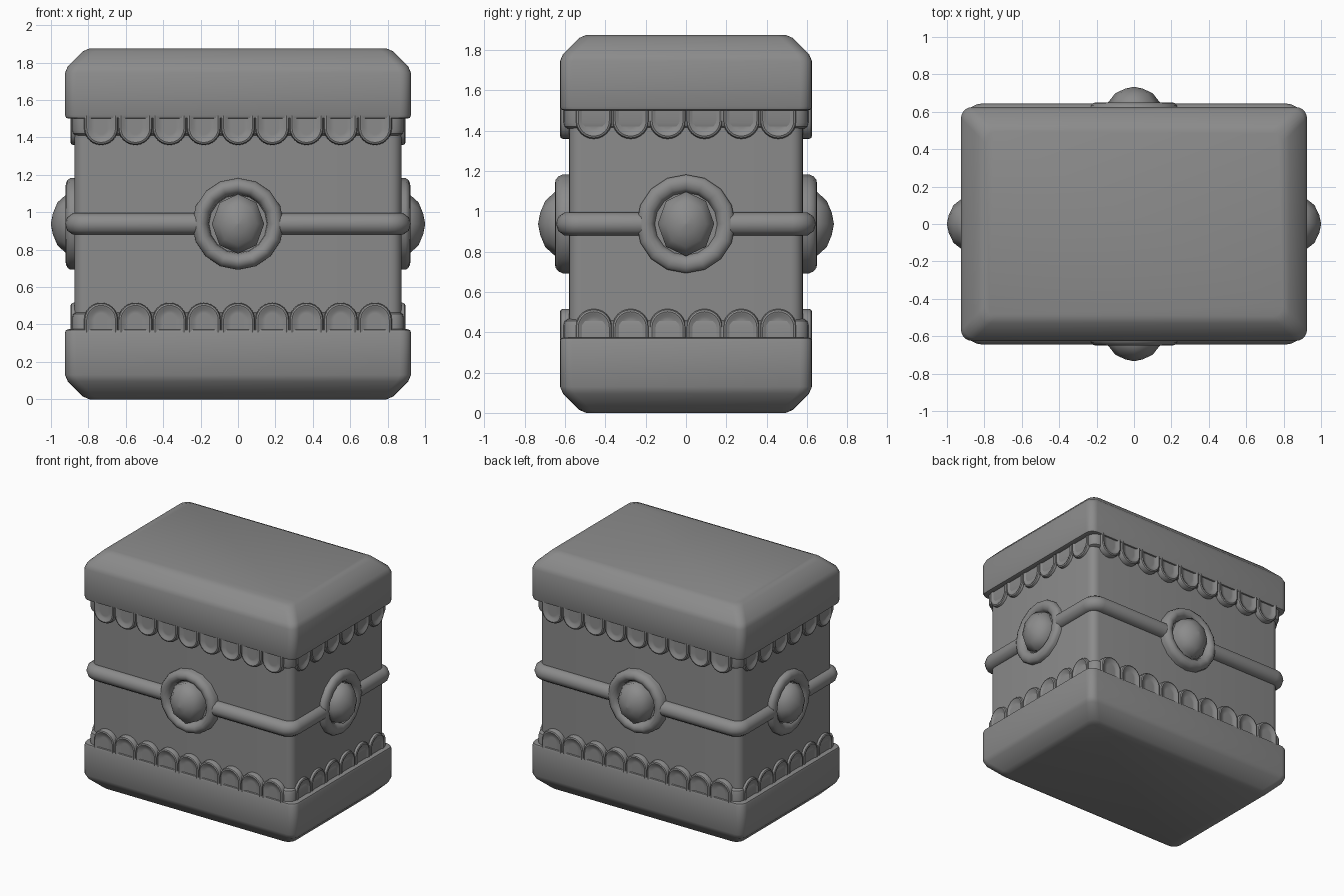
import bpy, bmesh
from math import sin, cos, pi, radians
from mathutils import Vector

if "Cube" in bpy.data.objects:
    bpy.data.objects.remove(bpy.data.objects["Cube"], do_unlink=True)

HEIGHT = 1.875
MID = HEIGHT / 2
BODY_X, BODY_Y = 0.875, 0.58

stone = bpy.data.materials.new("grey")
stone.use_nodes = True
GREY = (0.26, 0.26, 0.26, 1)
stone.diffuse_color = GREY
stone.node_tree.nodes["Principled BSDF"].inputs["Base Color"].default_value = GREY


def smooth(obj, angle):
    bpy.ops.object.select_all(action='DESELECT')
    obj.select_set(True)
    bpy.context.view_layer.objects.active = obj
    bpy.ops.object.shade_smooth_by_angle(angle=radians(angle))


def finish(name, bm, angle=40):
    bmesh.ops.recalc_face_normals(bm, faces=bm.faces)
    mesh = bpy.data.meshes.new(name)
    bm.to_mesh(mesh)
    bm.free()
    mesh.materials.append(stone)
    obj = bpy.data.objects.new(name, mesh)
    bpy.context.collection.objects.link(obj)
    smooth(obj, angle)


def loft(bm, rings):
    """Skin closed rings of equal length and cap both ends."""
    loops = [[bm.verts.new(p) for p in ring] for ring in rings]
    n = len(loops[0])
    for a, b in zip(loops, loops[1:]):
        for i in range(n):
            j = (i + 1) % n
            bm.faces.new((a[i], a[j], b[j], b[i]))
    bm.faces.new(loops[0])
    bm.faces.new(loops[-1])


def rounded_rect(hx, hy, z, r, steps=5):
    pts = []
    for k, (sx, sy) in enumerate(((1, 1), (-1, 1), (-1, -1), (1, -1))):
        for s in range(steps + 1):
            a = (k + s / steps) * pi / 2
            pts.append(Vector((sx * (hx - r) + r * cos(a),
                               sy * (hy - r) + r * sin(a), z)))
    return pts


def block(name, hx, hy, r, profile, flip=False):
    """Rounded box from a profile of (inset, height)."""
    bm = bmesh.new()
    loft(bm, [rounded_rect(hx - i, hy - i, HEIGHT - z if flip else z, r)
              for i, z in profile])
    finish(name, bm)


def on_side(side, u, z, d):
    """Point at u along a wall, height z, distance d out of the wall."""
    return {"front": Vector((u, -BODY_Y - d, z)),
            "back": Vector((-u, BODY_Y + d, z)),
            "left": Vector((BODY_X + d, u, z)),
            "right": Vector((-BODY_X - d, -u, z))}[side]


# Body, lid and base
block("body", BODY_X, BODY_Y, 0.06, [(0, 0.3), (0, 1.6)])
cap = [(0.02, 1.5), (0.005, 1.505), (0, 1.52), (0, 1.745), (0.015, 1.78),
       (0.095, 1.86), (0.13, HEIGHT)]
block("lid", 0.925, 0.625, 0.06, cap)
block("base", 0.925, 0.625, 0.06, cap, True)

# Thin collars behind the scallops, showing at the corners
collar = [(0.02, 1.41), (0.005, 1.42), (0, 1.44), (0, 1.52)]
block("upper_collar", 0.886, 0.607, 0.06, collar)
block("lower_collar", 0.886, 0.607, 0.06, collar, True)


# Scalloped trim: tongues with a raised rim and a dished middle
def tongue(side, u, w, d, flip):
    pts = [(-w, 0.07)] + [(-w * cos(pi * k / 12), -w * sin(pi * k / 12))
                          for k in range(13)] + [(w, 0.07)]
    return [on_side(side, u + x, HEIGHT - 1.45 - z if flip else 1.45 + z, d)
            for x, z in pts]


SIDES = {"front": (9, 0.045), "back": (9, 0.045),
         "left": (6, 0.02), "right": (6, 0.02)}
PITCH = 0.183
for name, flip in (("upper_scallops", False), ("lower_scallops", True)):
    bm = bmesh.new()
    for side, (count, out) in SIDES.items():
        for k in range(count):
            u = (k - (count - 1) / 2) * PITCH
            section = [(0.091, -0.02), (0.091, out - 0.015), (0.086, out - 0.004),
                       (0.077, out), (0.067, out - 0.003), (0.052, out - 0.014),
                       (0.035, out - 0.014)]
            loft(bm, [tongue(side, u, w, d, flip) for w, d in section])
    finish(name, bm)


# Medallion rims and gems on each wall
def ellipse(side, rx, rz, d, n):
    return [on_side(side, rx * sin(2 * pi * k / n), MID + rz * cos(2 * pi * k / n), d)
            for k in range(n)]


for side, (count, out) in SIDES.items():
    h = 0.07 if count == 9 else 0.047
    bm = bmesh.new()
    rim = [(0.245, -0.03), (0.245, h * 0.45), (0.236, h * 0.75), (0.218, h * 0.96),
           (0.198, h), (0.175, h * 0.85), (0.16, h * 0.5), (0.155, 0.005)]
    loft(bm, [ellipse(side, r, r, d, 16) for r, d in rim])
    finish(side + "_medallion_rim", bm, 60)

    bm = bmesh.new()
    tip = 0.153 if count == 9 else 0.125
    gem = [(1, -0.01), (1, tip - 0.085), (0.72, tip - 0.035), (0.35, tip - 0.01),
           (0.03, tip)]
    loft(bm, [ellipse(side, 0.14 * s, 0.16 * s, d, 8) for s, d in gem])
    finish(side + "_gem", bm, 50)

# Round band wrapping each corner between the medallions
BAND_X, BAND_Y, BEND = 0.865, 0.585, 0.06
for sx, x_name in ((1, "left"), (-1, "right")):
    for sy, y_name in ((-1, "front"), (1, "back")):
        path = [(0.22, BAND_Y)]
        for k in range(6):
            a = pi / 2 * (1 - k / 5)
            path.append((BAND_X - BEND + BEND * cos(a), BAND_Y - BEND + BEND * sin(a)))
        path.append((BAND_X, 0.22))
        curve = bpy.data.curves.new("band_path", 'CURVE')
        curve.dimensions = '3D'
        curve.bevel_depth = 0.06
        curve.bevel_resolution = 3
        curve.use_fill_caps = True
        spline = curve.splines.new('POLY')
        spline.points.add(len(path) - 1)
        for point, (x, y) in zip(spline.points, path):
            point.co = (sx * x, sy * y, MID, 1)
        curve.materials.append(stone)
        obj = bpy.data.objects.new(y_name + "_" + x_name + "_band", curve)
        bpy.context.collection.objects.link(obj)
        bpy.ops.object.select_all(action='DESELECT')
        obj.select_set(True)
        bpy.context.view_layer.objects.active = obj
        bpy.ops.object.convert(target='MESH')
        smooth(bpy.context.view_layer.objects.active, 50)
